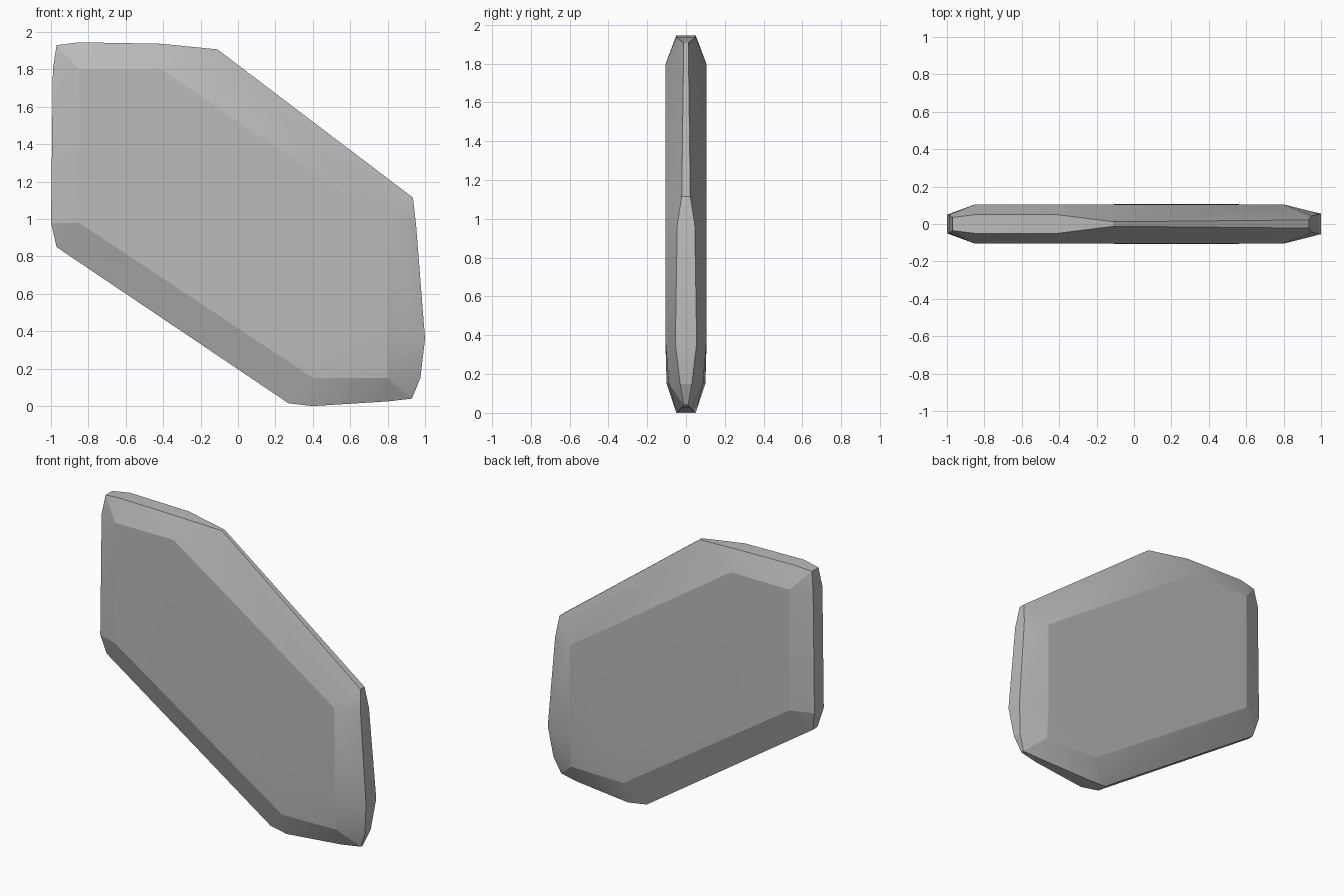
import bpy
import bmesh
import math

cube = bpy.data.objects.get("Cube")
if cube:
    bpy.data.objects.remove(cube, do_unlink=True)

# Stone colour
stone = bpy.data.materials.new("stone_grey")
stone.use_nodes = True
grey = (0.5, 0.5, 0.5, 1)
stone.diffuse_color = grey
stone.node_tree.nodes["Principled BSDF"].inputs["Base Color"].default_value = grey

# Narrow rim outline: x, z, half thickness
rim = [
    (-0.97, 1.93, 0.035), (-0.85, 1.945, 0.05), (-0.41, 1.937, 0.05),
    (-0.11, 1.907, 0.012), (0.935, 1.115, 0.022), (0.952, 0.97, 0.045),
    (1.0, 0.36, 0.055), (0.975, 0.15, 0.03), (0.93, 0.04, 0.01),
    (0.8, 0.025, 0.025), (0.4, 0.0, 0.05), (0.27, 0.015, 0.035),
    (-0.97, 0.85, 0.025), (-1.0, 0.98, 0.05), (-0.99, 1.8, 0.05),
]
# Broad face outline: x, z, half thickness
face = [
    (-0.85, 1.8, 0.105), (-0.41, 1.8, 0.105), (0.8, 0.98, 0.105),
    (0.8, 0.36, 0.105), (0.8, 0.15, 0.088), (0.4, 0.15, 0.1),
    (0.4, 0.36, 0.106), (-0.85, 0.98, 0.105),
]

# Bevelled slab: both sides mirrored, wrapped as one convex shell
bm = bmesh.new()
for x, z, half in rim + face:
    for side in (-1, 1):
        bm.verts.new((x, side * half, z))
hull = bmesh.ops.convex_hull(bm, input=bm.verts)
loose = {g for g in hull["geom_interior"] + hull["geom_unused"]
         if isinstance(g, bmesh.types.BMVert)}
bmesh.ops.delete(bm, geom=list(loose), context="VERTS")
bmesh.ops.recalc_face_normals(bm, faces=bm.faces)

mesh = bpy.data.meshes.new("faceted_slab")
bm.to_mesh(mesh)
bm.free()
mesh.materials.append(stone)
slab = bpy.data.objects.new("faceted_slab", mesh)
bpy.context.collection.objects.link(slab)

# Soft facets with crisp rim edges
bpy.ops.object.select_all(action="DESELECT")
slab.select_set(True)
bpy.context.view_layer.objects.active = slab
bpy.ops.object.shade_smooth_by_angle(angle=math.radians(12))
